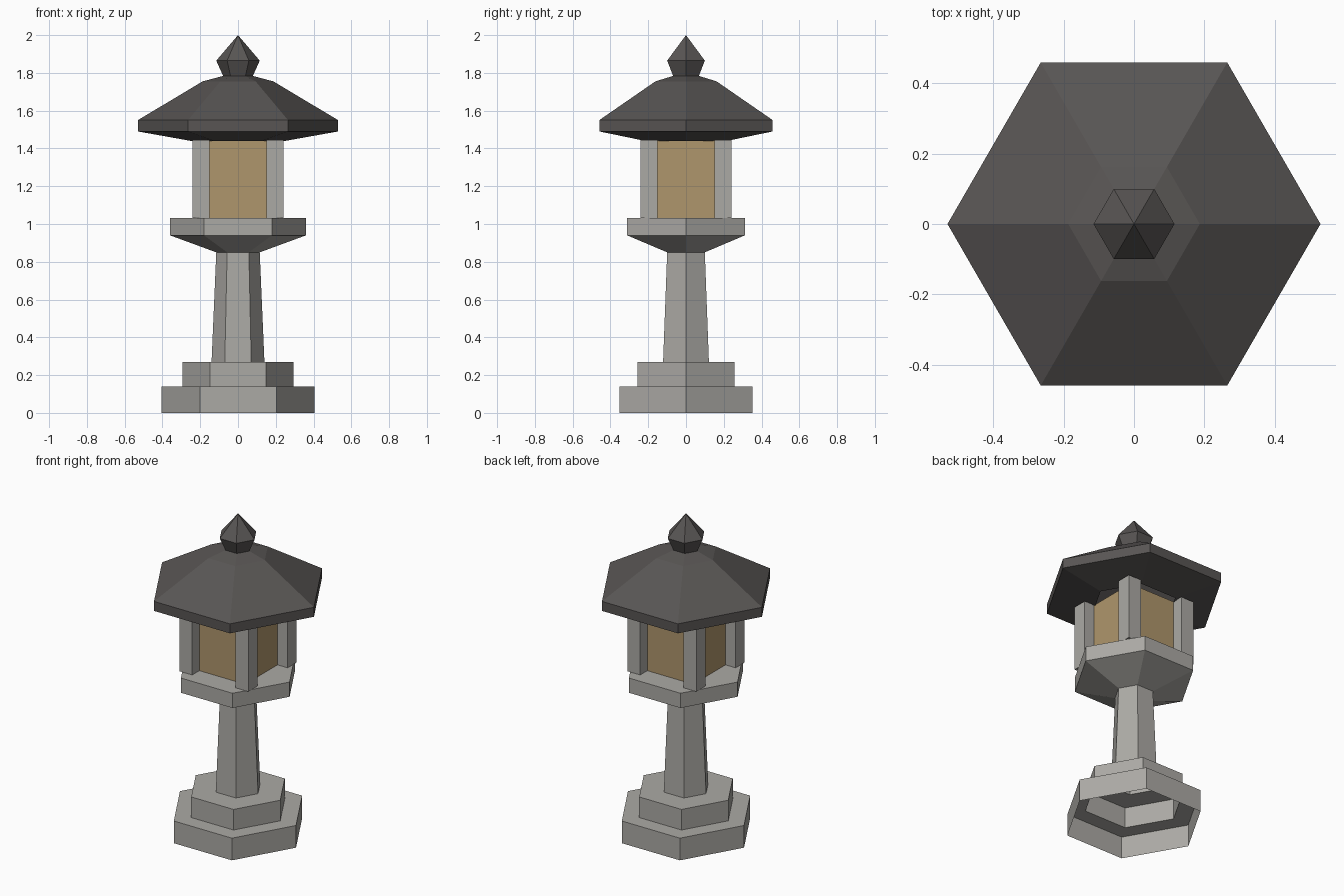
import bpy, bmesh, math

if "Cube" in bpy.data.objects:
    bpy.data.objects.remove(bpy.data.objects["Cube"])

SIDES = 6


def material(name, rgb):
    m = bpy.data.materials.new(name)
    m.diffuse_color = (*rgb, 1.0)
    m.use_nodes = True
    m.node_tree.nodes["Principled BSDF"].inputs["Base Color"].default_value = m.diffuse_color
    return m


stone = material("warm grey stone", (0.41, 0.40, 0.375))
slate = material("dark roof slate", (0.098, 0.091, 0.088))
paper = material("tan lamp panel", (0.43, 0.305, 0.15))


def finish(bm, name, mat):
    bmesh.ops.recalc_face_normals(bm, faces=bm.faces)
    mesh = bpy.data.meshes.new(name)
    bm.to_mesh(mesh)
    bm.free()
    mesh.materials.append(mat)
    obj = bpy.data.objects.new(name, mesh)
    bpy.context.collection.objects.link(obj)
    return obj


def hex_lathe(name, profile, mat):
    """Sweep (radius, z) points around z in six flat sides; radius 0 makes a tip."""
    bm = bmesh.new()
    rings = []
    for r, z in profile:
        if r == 0:
            rings.append([bm.verts.new((0, 0, z))] * SIDES)
        else:
            rings.append([bm.verts.new((r * math.cos(i * math.tau / SIDES),
                                        r * math.sin(i * math.tau / SIDES), z))
                          for i in range(SIDES)])
    for low, high in zip(rings, rings[1:]):
        for i in range(SIDES):
            j = (i + 1) % SIDES
            corners = [low[i], low[j], high[j], high[i]]
            bm.faces.new(list(dict.fromkeys(corners)))
    return finish(bm, name, mat)


def box(name, x, y, z0, z1, half, mat):
    bm = bmesh.new()
    bmesh.ops.create_cube(bm, size=1.0)
    for v in bm.verts:
        v.co = (x + v.co.x * 2 * half, y + v.co.y * 2 * half,
                z1 if v.co.z > 0 else z0)
    return finish(bm, name, mat)


# Stepped base, tapered column and flared deck, open underneath
hex_lathe("pedestal", [(0.405, 0), (0.405, 0.14), (0.295, 0.14), (0.295, 0.27),
                       (0.14, 0.27), (0.115, 0.85), (0.36, 0.94),
                       (0.36, 1.033), (0, 1.033)], stone)

# Square lamp chamber with a post at each corner
box("lamp_panels", 0, 0, 1.033, 1.445, 0.17, paper)
for sx, side in ((-1, "left"), (1, "right")):
    for sy, end in ((-1, "front"), (1, "back")):
        box(f"{end}_{side}_post", sx * 0.196, sy * 0.196, 1.033, 1.445, 0.045, stone)

# Roof with sloped soffit, eave band and shallower crown
hex_lathe("roof", [(0.25, 1.44), (0.53, 1.49), (0.53, 1.55),
                   (0.187, 1.755), (0.075, 1.785), (0, 1.785)], slate)

# Pointed finial
hex_lathe("finial", [(0, 1.78), (0.077, 1.78), (0.115, 1.865), (0, 2.0)], slate)
